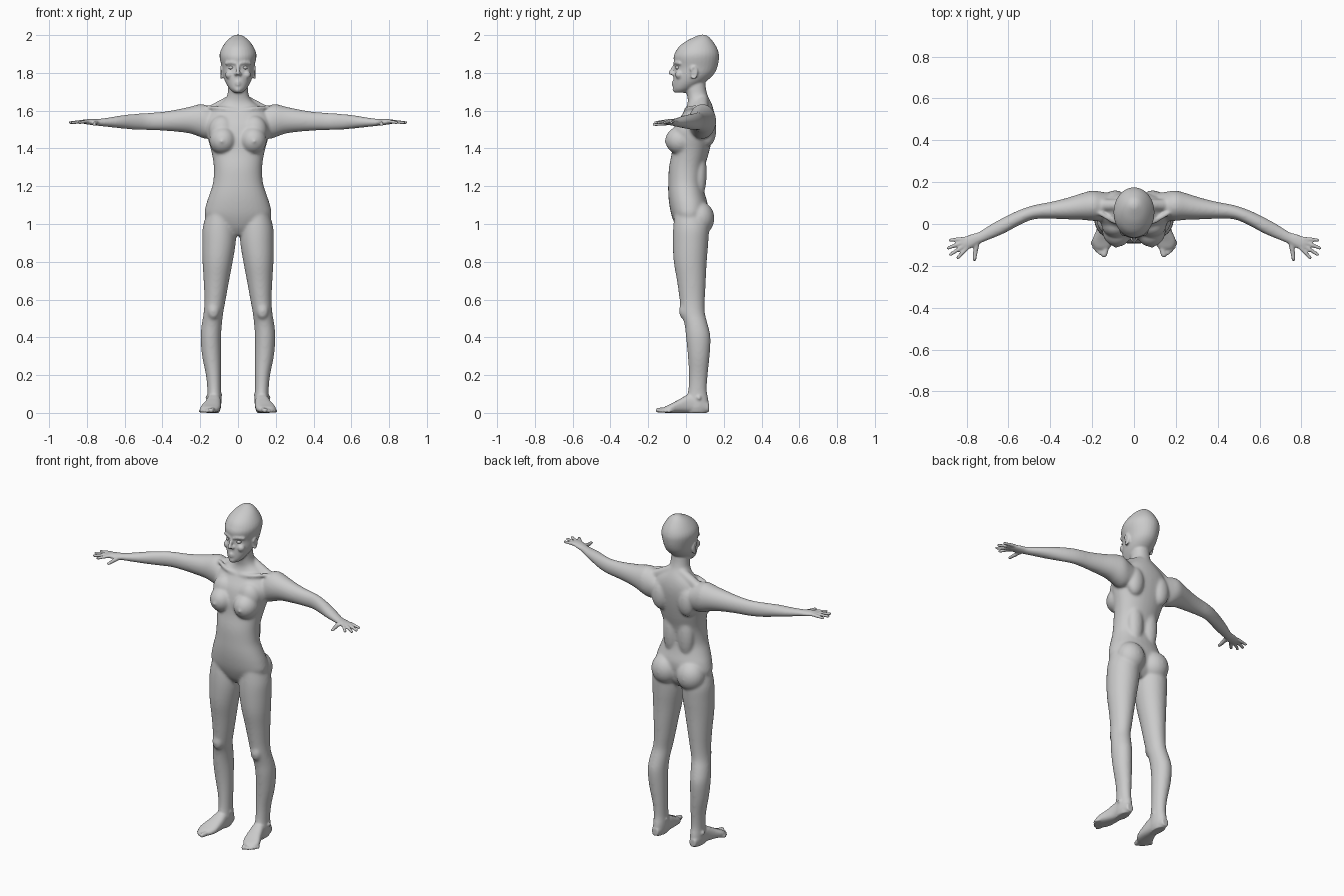
import bpy
import bmesh
import math
from mathutils import Vector

cube = bpy.data.objects.get("Cube")
if cube:
    bpy.data.objects.remove(cube, do_unlink=True)

skin = bpy.data.materials.new("plain_grey")
skin.use_nodes = True
GREY = (0.6, 0.6, 0.6, 1.0)
skin.diffuse_color = GREY
for node in skin.node_tree.nodes:
    if node.type == 'BSDF_PRINCIPLED':
        node.inputs["Base Color"].default_value = GREY

bm = bmesh.new()
BOTH, MIDDLE = (1, -1), (1,)
REFERENCE = Vector((.5, .3, .8))
PLACE = {
    'x': lambda t, a, b: (t, a, b),
    'y': lambda t, a, b: (a, t, b),
    'z': lambda t, a, b: (a, b, t),
}


def spline(rows, steps):
    """Smoothly interpolate between rows of numbers."""
    out = []
    for i in range(len(rows) - 1):
        quad = (rows[max(i - 1, 0)], rows[i], rows[i + 1], rows[min(i + 2, len(rows) - 1)])
        for k in range(steps):
            u = k / steps
            out.append([b + u * ((c - a) / 2 + u * (a - 2.5 * b + 2 * c - d / 2
                                                    + u * (1.5 * (b - c) + (d - a) / 2)))
                        for a, b, c, d in zip(*quad)])
    out.append(list(rows[-1]))
    return out


def circle(count, sharp=1.0):
    """Cosine and sine pairs around a circle, squared off when sharp is under one."""
    angles = [math.tau * k / count for k in range(count)]
    return [[math.copysign(abs(f(a)) ** sharp, f(a)) for f in (math.cos, math.sin)]
            for a in angles]


def shell(loops, sides):
    """Join loops of points into a closed skin, once for each side."""
    for side in sides:
        rows = [[bm.verts.new((x * side, y, z)) for x, y, z in loop] for loop in loops]
        for low, high in zip(rows, rows[1:]):
            for k in range(len(low)):
                bm.faces.new((low[k - 1], low[k], high[k], high[k - 1]))
        bm.faces.new(rows[0])
        bm.faces.new(rows[-1])


def loft(axis, rings, sides=BOTH, sharp=1.0):
    """Skin elliptical rings (position, low, high, low, high) along an axis."""
    shell([[PLACE[axis](t, (a0 + a1) / 2 + c * (a1 - a0) / 2, (b0 + b1) / 2 + s * (b1 - b0) / 2)
            for c, s in circle(32, sharp)]
           for t, a0, a1, b0, b1 in spline(rings, 3)], sides)


def ball(center, size, sides=BOTH):
    """Add an ellipsoid of flesh."""
    sx, sy, sz = size if isinstance(size, tuple) else (size, size, size)
    x, y, z = center
    heights = [math.radians(a) for a in range(-84, 85, 14)]
    shell([[(x + sx * c * math.cos(h), y + sy * s * math.cos(h), z + sz * math.sin(h))
            for c, s in circle(20)] for h in heights], sides)


def strand(points, r0, r1, sides=BOTH):
    """Add a tapering, round-ended strand through the points."""
    path = [Vector(p) for p in spline(points, 3)]
    last = len(path) - 1
    tangents = [(path[min(i + 1, last)] - path[max(i - 1, 0)]).normalized()
                for i in range(last + 1)]
    rings = [(p, r0 + (r1 - r0) * i / last, t) for i, (p, t) in enumerate(zip(path, tangents))]
    for bend in (.7, 1.4):
        reach, narrow = math.sin(bend), math.cos(bend)
        rings.insert(0, (path[0] - tangents[0] * r0 * reach, r0 * narrow, tangents[0]))
        rings.append((path[-1] + tangents[-1] * r1 * reach, r1 * narrow, tangents[-1]))
    loops = []
    for p, r, t in rings:
        u = t.cross(REFERENCE).normalized()
        v = t.cross(u)
        loops.append([p + u * r * c + v * r * s for c, s in circle(12)])
    shell(loops, sides)


# Torso and neck: height, half width, front, back
torso = [
    (.94, .06, -.02, .07), (.98, .12, -.05, .10), (1.04, .175, -.075, .112),
    (1.1, .17, -.088, .116), (1.16, .15, -.094, .1), (1.22, .132, -.094, .09),
    (1.3, .128, -.09, .1), (1.38, .14, -.075, .122), (1.46, .162, -.068, .14),
    (1.53, .173, -.05, .15), (1.58, .16, -.02, .15), (1.62, .12, .002, .142),
    (1.65, .078, .01, .13), (1.68, .058, .006, .115), (1.72, .052, 0, .105),
    (1.78, .05, 0, .1),
]
loft('z', [(z, -w, w, front, back) for z, w, front, back in torso], MIDDLE, .92)
ball((.08, -.03, 1.442), (.072, .08, .075))            # breast
ball((.085, -.005, 1.495), (.07, .06, .08))            # upper chest
ball((.085, -.108, 1.437), .009)                       # nipple
ball((.085, .072, 1.03), (.085, .079, .09))            # buttock
ball((.09, .116, 1.5), (.055, .045, .09))              # shoulder blade
ball((.05, .07, 1.27), (.05, .04, .14))                # lower back muscle
strand([(.012, 0, 1.6), (.08, .005, 1.61), (.16, .05, 1.62)], .012, .012)   # collarbone
strand([(.03, .09, 1.66), (.16, .09, 1.59)], .028, .03)                     # shoulder slope

# Arm from shoulder to palm
loft('x', [
    (.1, .03, .145, 1.47, 1.59), (.16, .015, .155, 1.45, 1.625), (.2, .015, .16, 1.46, 1.635),
    (.25, .02, .147, 1.478, 1.622), (.32, .022, .125, 1.488, 1.607),
    (.4, .025, .105, 1.494, 1.594), (.48, .022, .09, 1.497, 1.588),
    (.55, -.007, .066, 1.499, 1.583), (.62, -.045, .033, 1.506, 1.575),
    (.68, -.07, 0, 1.513, 1.564), (.74, -.094, -.038, 1.52, 1.556),
    (.775, -.115, -.048, 1.524, 1.556), (.81, -.124, -.062, 1.529, 1.554),
    (.825, -.112, -.075, 1.533, 1.55),
])
# Fingers and thumb: knuckle to tip
for knuckle, tip in (
    ((.81, -.07), (.878, -.077)), ((.815, -.086), (.888, -.115)),
    ((.81, -.102), (.877, -.146)), ((.798, -.115), (.842, -.162)),
):
    strand([(*knuckle, 1.543), (*tip, 1.537)], .0105, .0085)
strand([(.75, -.085, 1.537), (.757, -.13, 1.531), (.762, -.17, 1.527)], .014, .009)

# Leg from hip to heel
loft('z', [
    (1.06, .03, .165, -.06, .1), (.98, .012, .187, -.068, .12), (.9, .012, .19, -.07, .118),
    (.8, .028, .188, -.065, .11), (.7, .047, .182, -.048, .105), (.6, .065, .178, -.034, .1),
    (.53, .078, .182, -.025, .1), (.47, .085, .192, -.008, .115), (.4, .09, .198, 0, .13),
    (.3, .09, .19, .01, .125), (.2, .09, .17, .015, .115), (.12, .09, .162, .012, .11),
    (.07, .088, .163, 0, .118), (.03, .09, .163, -.01, .12), (0, .1, .155, 0, .11),
])
ball((.13, -.012, .54), (.032, .025, .045))            # kneecap
ball((.096, .06, .095), .013)                          # inner ankle
ball((.16, .068, .08), .013)                           # outer ankle

# Foot and toes
loft('y', [
    (.122, .108, .148, .005, .05), (.08, .093, .16, 0, .09), (.02, .09, .165, 0, .1),
    (-.03, .09, .18, 0, .075), (-.08, .096, .2, 0, .048), (-.11, .112, .192, 0, .034),
    (-.122, .125, .18, .003, .025),
], sharp=.8)
for root, tip, size in (
    ((.13, -.105), (.142, -.147), .014), ((.152, -.105), (.163, -.138), .0105),
    ((.167, -.1), (.178, -.126), .01), ((.18, -.09), (.19, -.111), .01),
    ((.188, -.075), (.2, -.092), .0095),
):
    strand([(*root, size + .003), (*tip, size)], size, size)

# Head: height, half width, front, back
head = [
    (1.695, .022, -.058, .005), (1.715, .044, -.067, .04), (1.75, .066, -.067, .1),
    (1.79, .08, -.064, .145), (1.83, .086, -.06, .166), (1.88, .097, -.066, .175),
    (1.91, .095, -.056, .172), (1.94, .081, -.036, .16), (1.97, .059, .004, .14),
    (1.99, .036, .045, .122), (2.002, .014, .075, .1),
]
loft('z', [(z, -w, w, front, back) for z, w, front, back in head], MIDDLE)
strand([(.012, -.058, 1.85), (.035, -.052, 1.855), (.062, -.034, 1.85)], .01, .009)   # brow
strand([(0, -.058, 1.845), (0, -.083, 1.799)], .007, .011, MIDDLE)                   # nose
ball((.011, -.07, 1.794), .009)                                                      # nostril
ball((.046, -.036, 1.79), .022)                                                      # cheek
for height in (1.751, 1.737):                                                        # lips
    strand([(0, -.069, height), (.021, -.058, 1.744)], .0075, .004)
ball((0, -.052, 1.713), .02, MIDDLE)                                                 # chin
# Ear: flat inner shell with a raised rim
ball((.083, .038, 1.802), (.008, .014, .028))
rim = [math.radians(a) for a in range(-120, 151, 30)]
strand([(.089, .04 + .016 * math.cos(a), 1.802 + .03 * math.sin(a)) for a in rim], .006, .006)

# Fuse all the parts into one skin
bmesh.ops.recalc_face_normals(bm, faces=bm.faces[:])
rough = bpy.data.meshes.new("body_parts")
bm.to_mesh(rough)
bm.free()
parts = bpy.data.objects.new("body_parts", rough)
bpy.context.collection.objects.link(parts)
fuse = parts.modifiers.new("fuse", 'REMESH')
fuse.mode = 'VOXEL'
fuse.voxel_size = .006
graph = bpy.context.evaluated_depsgraph_get()
mesh = bpy.data.meshes.new_from_object(parts.evaluated_get(graph))
bpy.data.objects.remove(parts, do_unlink=True)
mesh.name = "body"
mesh.materials.clear()
mesh.materials.append(skin)
mesh.shade_smooth()
body = bpy.data.objects.new("body", mesh)
bpy.context.collection.objects.link(body)

# Soften the trunk and limbs strongly, the hands, feet and face only a little
trunk = body.vertex_groups.new(name="trunk")
for v in mesh.vertices:
    x, y, z = v.co
    weight = min((.72 - abs(x)) / .1, (z - .09) / .08, (1.71 - z) / .05, 1)
    if weight > 0:
        trunk.add([v.index], weight, 'REPLACE')
light = body.modifiers.new("soften", 'SMOOTH')
light.factor, light.iterations = .5, 3
strong = body.modifiers.new("soften_trunk", 'SMOOTH')
strong.factor, strong.iterations = .5, 18
strong.vertex_group = trunk.name

# Eyes
for name, side in (("left_eye", 1), ("right_eye", -1)):
    bpy.ops.mesh.primitive_uv_sphere_add(segments=24, ring_count=16, radius=.0145,
                                         location=(side * .036, -.042, 1.828))
    eye = bpy.context.object
    eye.name = name
    eye.scale.z = .7
    eye.data.materials.append(skin)
    bpy.ops.object.shade_smooth()
